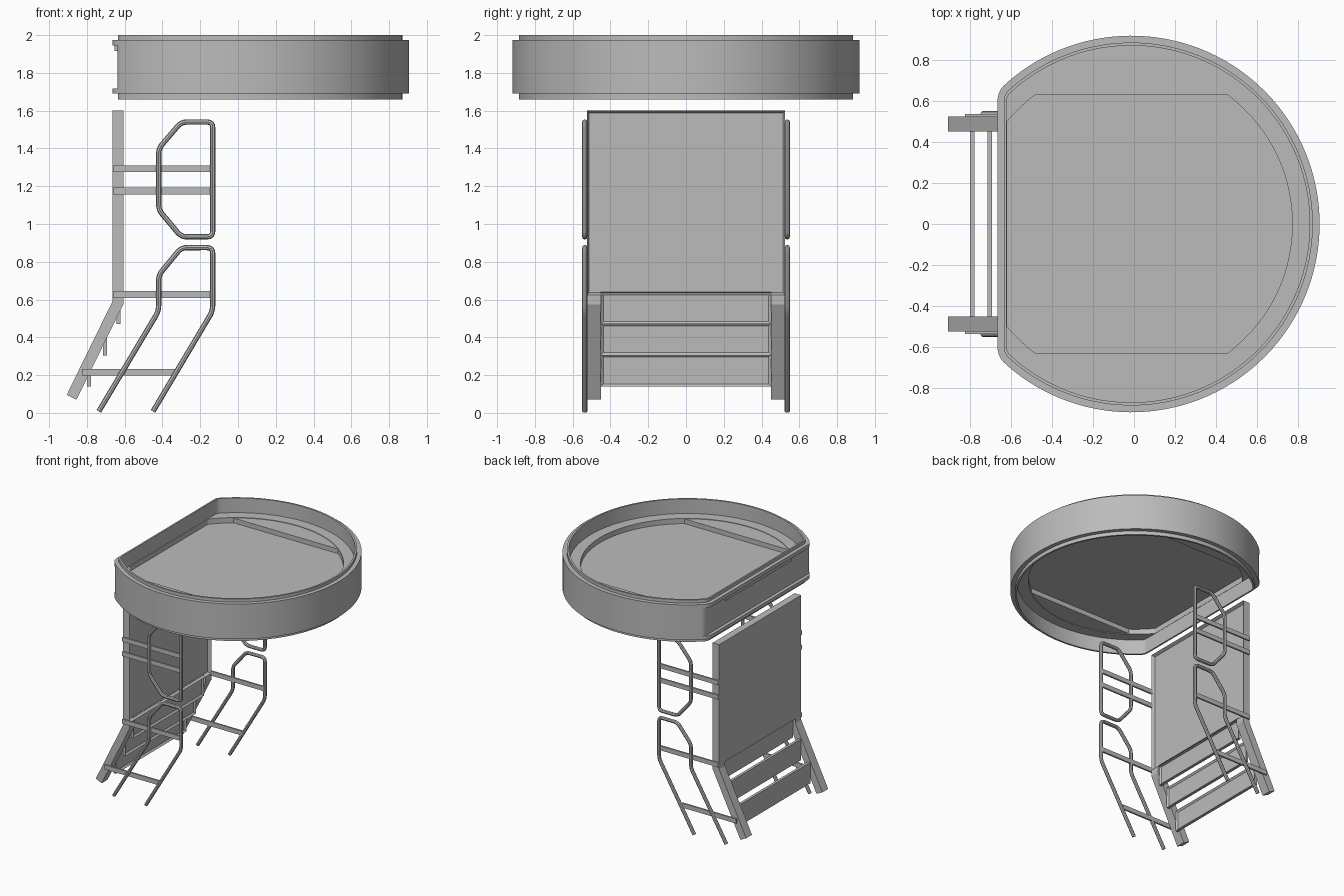
import bpy, bmesh, math
from mathutils import Vector

cube = bpy.data.objects.get("Cube")
if cube:
    bpy.data.objects.remove(cube, do_unlink=True)

grey = bpy.data.materials.new("plain grey")
grey.use_nodes = True
grey.diffuse_color = (0.5, 0.5, 0.5, 1)
grey.node_tree.nodes["Principled BSDF"].inputs["Base Color"].default_value = (0.5, 0.5, 0.5, 1)

CX = -0.013
curved = []


def add(name, bm, smooth=False):
    bmesh.ops.recalc_face_normals(bm, faces=bm.faces[:])
    mesh = bpy.data.meshes.new(name)
    bm.to_mesh(mesh)
    bm.free()
    mesh.materials.append(grey)
    obj = bpy.data.objects.new(name, mesh)
    bpy.context.collection.objects.link(obj)
    if smooth:
        curved.append(obj)


def box(name, xs, ys, zs, pan=None):
    """Box; pan = (rim, depth) sinks a panel into the +x face."""
    bm = bmesh.new()
    bmesh.ops.create_cube(bm, size=1)
    for v in bm.verts:
        v.co = [s[0] if c < 0 else s[1] for c, s in zip(v.co, (xs, ys, zs))]
    if pan:
        bm.normal_update()
        face = next(f for f in bm.faces if f.normal.x > 0.9)
        bmesh.ops.inset_region(bm, faces=[face], thickness=pan[0])
        for v in face.verts:
            v.co.x -= pan[1]
    add(name, bm)


def prism(name, pts, axis, lo, hi):
    """Extrude a 2D outline along y or z."""
    bm = bmesh.new()
    place = (lambda p, t: (p[0], t, p[1])) if axis == "y" else (lambda p, t: (p[0], p[1], t))
    face = bm.faces.new([bm.verts.new(place(p, lo)) for p in pts])
    move = Vector(place((0, 0), hi - lo))
    made = bmesh.ops.extrude_face_region(bm, geom=[face])["geom"]
    bmesh.ops.translate(bm, vec=move, verts=[g for g in made if isinstance(g, bmesh.types.BMVert)])
    add(name, bm)


def outline(r, flat, fillet, n=96, m=8):
    """Circle cut by a straight side at x = flat, with rounded corners."""
    fx = flat + fillet
    fy = math.sqrt((r - fillet) ** 2 - (fx - CX) ** 2)
    a = math.atan2(fy, fx - CX)
    arc = [-a + 2 * a * i / n for i in range(n + 1)]
    pts = [(CX + r * math.cos(t), r * math.sin(t)) for t in arc]
    turn = [a + (math.pi - a) * i / m for i in range(1, m + 1)]
    corner = [(fx + fillet * math.cos(t), fy + fillet * math.sin(t)) for t in turn]
    return pts + corner + [(x, -y) for x, y in reversed(corner)]


def loft_ring(name, section):
    """Closed ring swept from (radius, flat, fillet, z) section corners."""
    bm = bmesh.new()
    loops = [[bm.verts.new((x, y, z)) for x, y in outline(r, flat, f)] for r, flat, f, z in section]
    for k, loop in enumerate(loops):
        nxt = loops[(k + 1) % len(loops)]
        for i in range(len(loop)):
            j = (i + 1) % len(loop)
            bm.faces.new((loop[i], loop[j], nxt[j], nxt[i]))
    add(name, bm, smooth=True)


def rounded(pts, radius, closed):
    out = []
    for i, p in enumerate(pts):
        if not closed and i in (0, len(pts) - 1):
            out.append(Vector(p))
            continue
        p, a, b = Vector(p), Vector(pts[i - 1]), Vector(pts[(i + 1) % len(pts)])
        a, b = p + (a - p).normalized() * radius, p + (b - p).normalized() * radius
        for t in (0, 0.25, 0.5, 0.75, 1):
            out.append(a.lerp(p, t).lerp(p.lerp(b, t), t))
    return out


def tube(name, pts, y, closed):
    """Round bar along an x-z path."""
    path = rounded(pts, 0.03, closed)
    curve = bpy.data.curves.new(name, "CURVE")
    curve.dimensions = "3D"
    curve.bevel_depth = 0.014
    curve.bevel_resolution = 2
    curve.use_fill_caps = True
    spline = curve.splines.new("POLY")
    spline.points.add(len(path) - 1)
    for sp, p in zip(spline.points, path):
        sp.co = (p.x, y, p.y, 1)
    spline.use_cyclic_u = closed
    tmp = bpy.data.objects.new(name, curve)
    bpy.context.collection.objects.link(tmp)
    mesh = bpy.data.meshes.new_from_object(tmp.evaluated_get(bpy.context.evaluated_depsgraph_get()))
    bm = bmesh.new()
    bm.from_mesh(mesh)
    bpy.data.objects.remove(tmp, do_unlink=True)
    bpy.data.meshes.remove(mesh)
    add(name, bm, smooth=True)


# Drum wall with a thicker middle band
rim, band, inner = (0.885, -0.635, 0.07), (0.918, -0.638, 0.05), (0.87, -0.622, 0.06)
loft_ring("drum_wall", [(*rim, 2.0), (*rim, 1.975), (*band, 1.975), (*band, 1.69),
                        (*rim, 1.69), (*rim, 1.66), (*inner, 1.66), (*inner, 2.0)])

# Lips that stand out along the straight side, with a deeper middle on top
lip_out, lip_in = (0.9175, -0.665, 0.1), (0.88, -0.63, 0.06)
for name, lo, hi in (("upper_lip", 1.945, 1.975), ("lower_lip", 1.69, 1.717)):
    loft_ring(name, [(*lip_out, hi), (*lip_out, lo), (*lip_in, lo), (*lip_in, hi)])
box("upper_lip_middle", (-0.655, -0.63), (-0.42, 0.42), (1.915, 1.95))

# Ledge, floor and side segments inside the drum
ledge_out, ledge_in = (0.88, -0.63, 0.06), (0.785, -0.62, 0.01)
loft_ring("drum_ledge", [(*ledge_out, 1.882), (*ledge_out, 1.778), (*ledge_in, 1.778), (*ledge_in, 1.882)])
prism("drum_floor", outline(0.875, -0.628, 0.06), "z", 1.82, 1.84)
start = math.asin(0.63 / 0.79)
for side, s in (("left", 1), ("right", -1)):
    angles = [start + (math.pi - 2 * start) * i / 32 for i in range(33)]
    prism(f"floor_segment_{side}", [(CX + 0.79 * math.cos(t), s * 0.79 * math.sin(t)) for t in angles],
          "z", 1.782, 1.878)

# Back board and the three riser panels
box("back_board", (-0.665, -0.607), (-0.525, 0.525), (0.625, 1.6), pan=(0.017, 0.025))
for i, x in enumerate((-0.788, -0.704, -0.632)):
    z = 0.14 + 0.165 * i
    box(f"riser_{i + 1}", (x - 0.011, x + 0.011), (-0.452, 0.452), (z, z + 0.17), pan=(0.02, 0.012))

# Side frames
LOOP = [(-0.3, 1.54), (-0.134, 1.54), (-0.134, 0.932), (-0.3, 0.932), (-0.42, 1.075), (-0.42, 1.4)]
RAIL = [(-0.737, 0.008), (-0.42, 0.54), (-0.42, 0.73), (-0.3, 0.875),
        (-0.134, 0.875), (-0.134, 0.54), (-0.45, 0.008)]
LEG = [(-0.907, 0.095), (-0.855, 0.07), (-0.607, 0.575), (-0.607, 0.625), (-0.665, 0.625), (-0.665, 0.59)]
BARS = [(-0.663, -0.135, 1.292), (-0.663, -0.135, 1.175), (-0.663, -0.135, 0.627), (-0.825, -0.335, 0.215)]
for side, s in (("left", 1), ("right", -1)):
    prism(f"stair_leg_{side}", LEG, "y", s * 0.45, s * 0.525)
    tube(f"upper_guard_{side}", LOOP, s * 0.536, True)
    tube(f"hand_rail_{side}", RAIL, s * 0.536, False)
    for i, (x0, x1, z) in enumerate(BARS):
        box(f"side_bar_{side}_{i + 1}", (x0, x1), sorted((s * 0.522, s * 0.536)), (z - 0.018, z + 0.018))

# Smooth curved surfaces, keep edges sharp
bpy.ops.object.select_all(action="DESELECT")
for obj in curved:
    obj.select_set(True)
bpy.context.view_layer.objects.active = curved[0]
bpy.ops.object.shade_smooth_by_angle(angle=math.radians(35))
